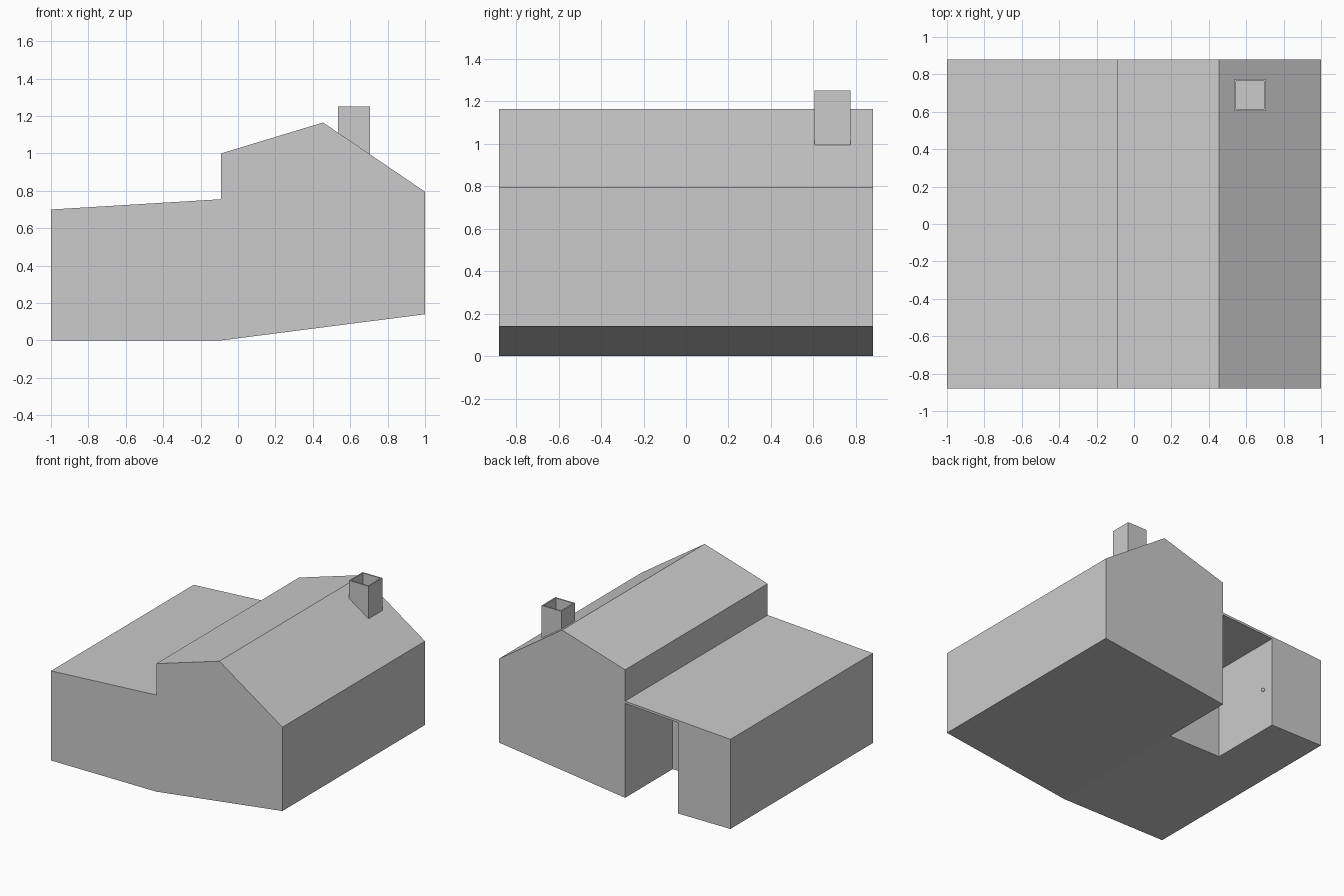
import bpy
import bmesh
from mathutils import Vector

cube = bpy.data.objects.get("Cube")
if cube:
    bpy.data.objects.remove(cube, do_unlink=True)

GREY = (0.6, 0.6, 0.6, 1.0)
plaster = bpy.data.materials.new("plain grey")
plaster.use_nodes = True
plaster.diffuse_color = GREY
plaster.node_tree.nodes["Principled BSDF"].inputs["Base Color"].default_value = GREY

DEPTH = 0.88           # half depth of the house
STEP, RIDGE = -0.09, 0.455
PORCH_X, PORCH_Y = -0.545, 0.293


def add_object(name, bm):
    bmesh.ops.recalc_face_normals(bm, faces=bm.faces)
    mesh = bpy.data.meshes.new(name)
    bm.to_mesh(mesh)
    bm.free()
    mesh.materials.append(plaster)
    obj = bpy.data.objects.new(name, mesh)
    bpy.context.collection.objects.link(obj)
    return obj


def extrude_profile(name, profile, y0, y1):
    """Extrude an (x, z) outline along y."""
    bm = bmesh.new()
    face = bm.faces.new([bm.verts.new((x, y0, z)) for x, z in profile])
    ext = bmesh.ops.extrude_face_region(bm, geom=[face])
    moved = [v for v in ext["geom"] if isinstance(v, bmesh.types.BMVert)]
    bmesh.ops.translate(bm, verts=moved, vec=(0, y1 - y0, 0))
    return add_object(name, bm)


# House and low wing as one gable outline with a rising underside
house = extrude_profile("house_body", [
    (-1, 0), (STEP, 0), (1, 0.14), (1, 0.795), (RIDGE, 1.165),
    (STEP, 1.0), (STEP, 0.755), (-1, 0.70)], -DEPTH, DEPTH)

# Open porch recess under the wing roof, at the back
cutter = extrude_profile("porch_cutter", [
    (PORCH_X, -0.2), (STEP, -0.2), (STEP, 0.737), (PORCH_X, 0.709)],
    PORCH_Y, DEPTH + 0.2)
cutter.hide_render = True
cutter.hide_set(True)
cut = house.modifiers.new("porch", 'BOOLEAN')
cut.operation = 'DIFFERENCE'
cut.solver = 'EXACT'
cut.object = cutter
bpy.context.view_layer.update()
baked = bpy.data.meshes.new_from_object(
    house.evaluated_get(bpy.context.evaluated_depsgraph_get()))
house.modifiers.clear()
house.data = baked
bpy.data.objects.remove(cutter, do_unlink=True)

# Hollow chimney on the right roof slope
bm = bmesh.new()
bmesh.ops.create_cube(bm, size=1)
bmesh.ops.scale(bm, vec=(0.17, 0.17, 0.3), verts=bm.verts)
bmesh.ops.translate(bm, vec=(0.62, 0.69, 1.10), verts=bm.verts)
top = max(bm.faces, key=lambda f: f.calc_center_median().z)
bmesh.ops.inset_region(bm, faces=[top], thickness=0.014)
ext = bmesh.ops.extrude_face_region(bm, geom=[top])
bm.faces.remove(top)
bmesh.ops.translate(bm, vec=(0, 0, -0.14),
                    verts=[v for v in ext["geom"] if isinstance(v, bmesh.types.BMVert)])
add_object("chimney", bm)

# Small round knob on the porch door wall
bm = bmesh.new()
bmesh.ops.create_uvsphere(bm, u_segments=12, v_segments=8, radius=0.013)
bmesh.ops.translate(bm, vec=Vector((PORCH_X + 0.008, 0.79, 0.325)), verts=bm.verts)
for f in bm.faces:
    f.smooth = True
add_object("door_knob", bm)
